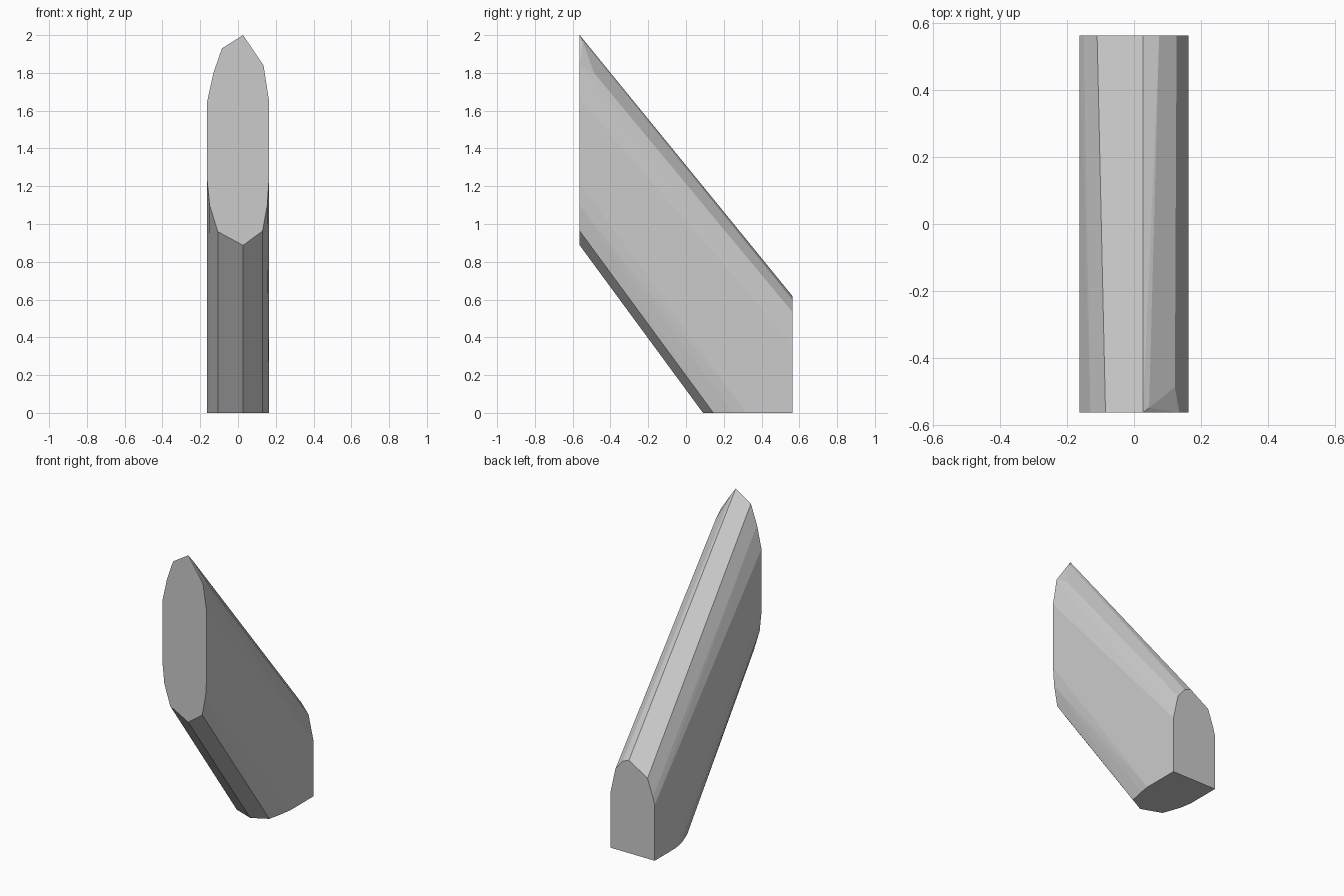
import bpy
import bmesh
from math import radians

cube = bpy.data.objects.get("Cube")
if cube:
    bpy.data.objects.remove(cube)

# Single grey material
grey = bpy.data.materials.new("light_grey")
grey.use_nodes = True
colour = (0.6, 0.6, 0.6, 1)
grey.diffuse_color = colour
grey.node_tree.nodes["Principled BSDF"].inputs["Base Color"].default_value = colour

HALF_LENGTH = 0.5625
HALF_WIDTH = 0.163

# Front outline (x, z), anticlockwise from the peak
front = [(0.027, 2.0), (-0.085, 1.93), (-0.13, 1.8), (-HALF_WIDTH, 1.65),
         (-HALF_WIDTH, 1.23), (-0.15, 1.1), (-0.107, 0.96), (0.027, 0.887),
         (0.13, 0.963), (0.155, 1.1), (HALF_WIDTH, 1.22), (HALF_WIDTH, 1.66),
         (0.135, 1.84)]
# Rear outline (x, z)
rear = [(HALF_WIDTH, 0), (HALF_WIDTH, 0.37), (0.127, 0.535), (0.075, 0.6),
        (0.027, 0.62), (-0.11, 0.535), (-0.15, 0.42), (-HALF_WIDTH, 0.37),
        (-HALF_WIDTH, 0)]
# Front edge of the flat base (x, y)
base = [(HALF_WIDTH, 0.32), (0.152, 0.25), (0.13, 0.145), (0.027, 0.09),
        (-0.107, 0.14), (-0.15, 0.26), (-HALF_WIDTH, 0.34)]
# Chipped corner beside the peak
chip = [(0.045, -0.548, 1.97), (0.122, -0.487, 1.8)]

points = [(x, -HALF_LENGTH, z) for x, z in front]
points += [(x, HALF_LENGTH, z) for x, z in rear]
points += [(x, y, 0) for x, y in base]
points += chip

# Slanted faceted bar wrapped around the outlines
bm = bmesh.new()
for p in points:
    bm.verts.new(p)
hull = bmesh.ops.convex_hull(bm, input=bm.verts[:])
loose = [v for v in bm.verts if not v.link_faces]
bmesh.ops.delete(bm, geom=loose, context='VERTS')
bmesh.ops.dissolve_limit(bm, angle_limit=radians(0.5),
                         verts=bm.verts[:], edges=bm.edges[:])
bmesh.ops.recalc_face_normals(bm, faces=bm.faces[:])

mesh = bpy.data.meshes.new("slanted_bar")
bm.to_mesh(mesh)
bm.free()
mesh.materials.append(grey)
bar = bpy.data.objects.new("slanted_bar", mesh)
bpy.context.collection.objects.link(bar)
